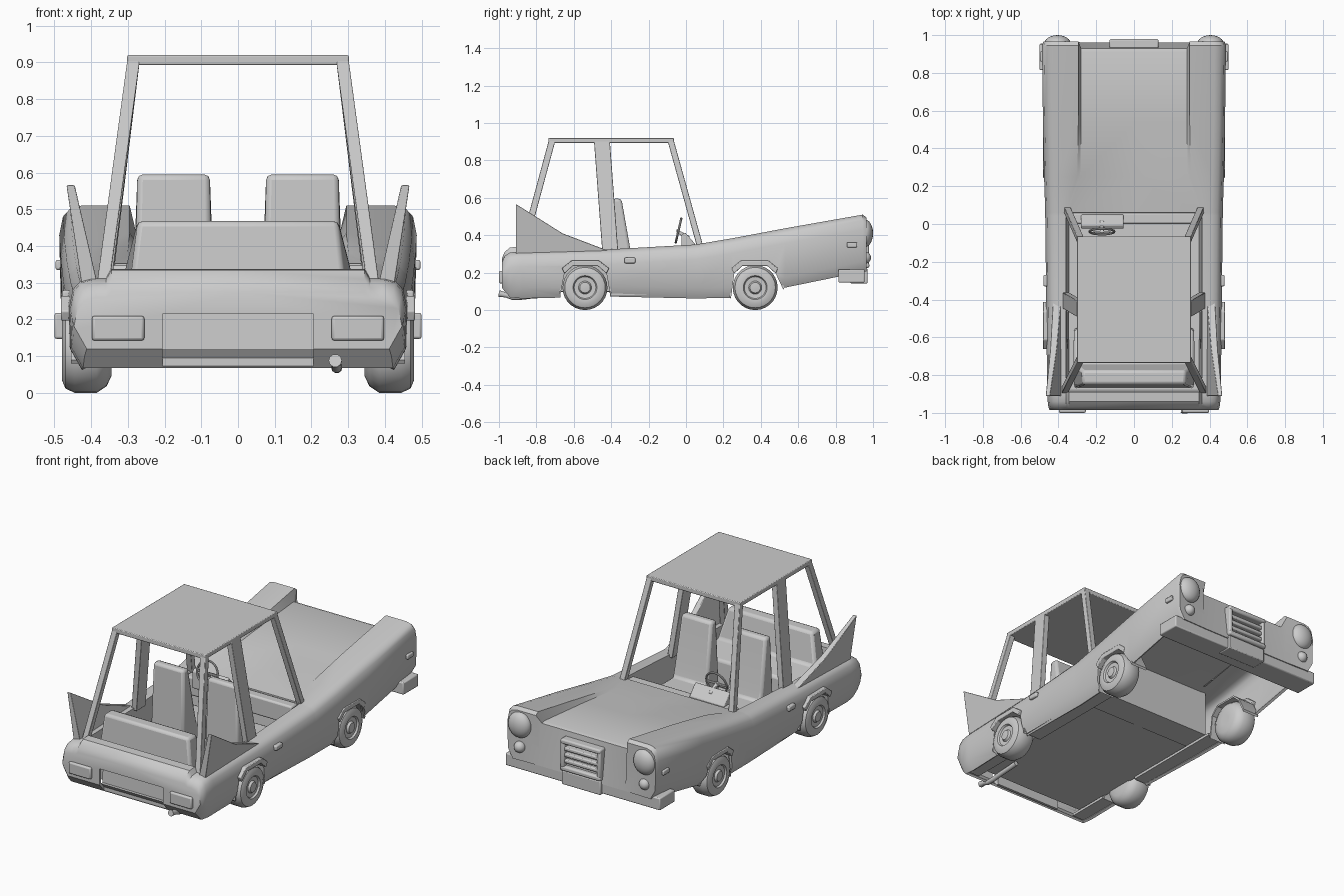
import bpy, bmesh, math
from mathutils import Vector

if "Cube" in bpy.data.objects:
    bpy.data.objects.remove(bpy.data.objects["Cube"])


def finish(ob, bevel=0, mirror=False, segs=2):
    """Smooth shading plus optional bevel and x mirror."""
    if bevel:
        m = ob.modifiers.new("bevel", 'BEVEL')
        m.width, m.segments, m.limit_method = bevel, segs, 'ANGLE'
    if mirror:
        ob.modifiers.new("mirror", 'MIRROR')
    bpy.ops.object.select_all(action='DESELECT')
    bpy.context.view_layer.objects.active = ob
    ob.select_set(True)
    bpy.ops.object.shade_smooth_by_angle(angle=math.radians(35))
    return ob


def mesh(name, verts, faces, bevel=0, mirror=False, fix=True):
    me = bpy.data.meshes.new(name)
    me.from_pydata([tuple(v) for v in verts], [], faces)
    if fix:
        bm = bmesh.new()
        bm.from_mesh(me)
        bmesh.ops.recalc_face_normals(bm, faces=bm.faces)
        bm.to_mesh(me)
        bm.free()
    ob = bpy.data.objects.new(name, me)
    bpy.context.collection.objects.link(ob)
    return finish(ob, bevel, mirror)


def prism(name, yz, x0, x1, bevel=0, mirror=False, warp=None):
    """Side profile extruded along x; warp moves each vertex."""
    n = len(yz)
    vs = [(x, y, z) for x in (x0, x1) for y, z in yz]
    if warp:
        vs = [warp(*v) for v in vs]
    fs = [tuple(range(n)), tuple(range(n, 2 * n))]
    fs += [(i, (i + 1) % n, n + (i + 1) % n, n + i) for i in range(n)]
    return mesh(name, vs, fs, bevel, mirror)


def box(name, lo, hi, bevel=0, mirror=False):
    yz = [(lo[1], lo[2]), (hi[1], lo[2]), (hi[1], hi[2]), (lo[1], hi[2])]
    return prism(name, yz, lo[0], hi[0], bevel, mirror)


def beam(name, a, b, wx, wy):
    """Pillar between two points with level ends."""
    vs = [(p[0] + sx * wx / 2, p[1] + sy * wy / 2, p[2]) for p in (a, b)
          for sx, sy in ((-1, -1), (1, -1), (1, 1), (-1, 1))]
    fs = [(0, 1, 2, 3), (4, 5, 6, 7)] + [(i, (i + 1) % 4, 4 + (i + 1) % 4, 4 + i) for i in range(4)]
    return mesh(name, vs, fs, 0.003, True)


def lathe_x(name, prof, cy, cz, n=28):
    """Profile of (x, radius) spun about an x axis, mirrored."""
    vs = [(x, cy + r * math.cos(2 * math.pi * k / n), cz + r * math.sin(2 * math.pi * k / n))
          for x, r in prof for k in range(n)]
    fs = [(i * n + k, i * n + (k + 1) % n, (i + 1) * n + (k + 1) % n, (i + 1) * n + k)
          for i in range(len(prof) - 1) for k in range(n)]
    fs += [tuple(range(n)), tuple(range((len(prof) - 1) * n, len(prof) * n))]
    return mesh(name, vs, fs, 0, True)


def ball(name, loc, size):
    bpy.ops.mesh.primitive_uv_sphere_add(segments=24, ring_count=12)
    ob = bpy.context.object
    ob.name = name
    for v in ob.data.vertices:
        v.co = Vector(loc) + Vector([c * s for c, s in zip(v.co, size)])
    return finish(ob, 0, True)


# Body shell: half loft of (y, centre z, shoulder z, inner x, outer x, sill z)
stations = [
    (.965, .44, .495, .28, .480, .205), (.945, .447, .51, .28, .487, .205),
    (.53, .413, .437, .28, .482, .12), (.25, .378, .384, .285, .476, .066),
    (.06, .352, .352, .345, .470, .062), (.045, .11, .350, .345, .470, .062),
    (-.40, .11, .325, .345, .465, .072), (-.875, .11, .312, .345, .460, .062),
    (-.89, .338, .312, .345, .460, .063), (-.94, .335, .308, .345, .457, .068),
    (-.97, .31, .288, .345, .453, .10), (-.985, .275, .26, .345, .447, .12)]
verts = []
for y, h, t, xi, xm, b in stations:
    yc = y - .035 if y > .9 else y  # hood edge sits behind the lamp pods
    verts += [(0, yc, h), (xi, yc, h), (xi + .015, y, t), (xm - .06, y, t), (xm - .03, y, t - .008),
              (xm - .01, y, t - .03), (xm, y, t - .08), (xm - .004, y, b + .055), (xm - .035, y, b)]
C, N = 9, len(stations)
faces = [(i * C + j, (i + 1) * C + j, (i + 1) * C + j + 1, i * C + j + 1)
         for i in range(N - 1) for j in range(C - 1)]
F, L = N * C, (N - 1) * C
verts += [(0, .96, .205), (.28, .96, .205), (0, -.985, .12), (0, -.94, .068)]
# Front panel, lamp pod, tail panel and sloping tail underside
faces += [(0, 1, F + 1, F), tuple(range(1, C)) + (F + 1,),
          (F + 2,) + tuple(reversed(range(L, L + C))),
          (F + 3, L - 2 * C + 8, L - C + 8, L + 8, F + 2)[0:5]]
# The underside also follows the lower sill corner of the last stations
body = mesh("body_shell", verts, faces, 0, True, fix=False)
sol = body.modifiers.new("solid", 'SOLIDIFY')
sol.thickness, sol.offset = .015, -1

# Wheel arch and tail recess cutters
rear_arch = [(-.672, .08), (-.65, .195), (-.605, .236), (-.472, .236), (-.425, .195), (-.405, .08)]
front_arch = [(.24, .06), (.258, .195), (.302, .236), (.435, .236), (.48, .195), (.52, .11)]
cutters = []
for arch in (rear_arch, front_arch):
    prof = [(arch[0][0], 0)] + arch + [(arch[-1][0], 0)]
    cutters += [prism("arch_cutter", prof, s * .385, s * .6) for s in (1, -1)]
cutters.append(box("tail_cutter", (-.205, -1.05, .03), (.205, -.945, .215)))
for c in cutters:
    c.hide_render = True
    m = body.modifiers.new("cut", 'BOOLEAN')
    m.object, m.operation, m.solver = c, 'DIFFERENCE', 'EXACT'
bpy.context.view_layer.update()
bpy.context.view_layer.objects.active = body
for m in list(body.modifiers):
    bpy.ops.object.modifier_apply(modifier=m.name)
for c in cutters:
    bpy.data.objects.remove(c)
finish(body)

# Arch flares and inner liners
for name, arch in (("rear_arch", rear_arch), ("front_arch", front_arch)):
    cy = (arch[0][0] + arch[-1][0]) / 2
    outer = [(cy + (y - cy) * 1.12, z + .028) for y, z in arch[1:-1]]
    prism(name + "_flare", arch[1:-1] + outer[::-1], .44, .482, .004, True)
    liner = [(cy + (y - cy) * 1.05, z + .01) for y, z in arch]
    prism(name + "_liner", arch + liner[::-1], .35, .455, 0, True)

# Tail recess, lamps, floor extension
prism("tail_recess_panel", [(-.962, .118), (-.925, .068), (-.91, .068), (-.925, .23), (-.94, .23), (-.945, .118)],
      -.215, .215)
box("tail_lamp", (.255, -1.0, .142), (.398, -.97, .21), .008, True)
box("front_floor", (-.345, .04, .095), (.345, .2, .11))
box("front_firewall", (-.345, .19, .095), (.345, .205, .36))
box("sill_floor", (.34, -.40, .08), (.44, .235, .095), 0, True)
box("tail_floor", (.34, -.93, .08), (.43, -.675, .095), 0, True)

# Wheels
tyre = [(.345, .03), (.345, .075), (.358, .102), (.385, .12), (.445, .12), (.47, .108), (.48, .085),
        (.478, .064), (.468, .058), (.466, .035), (.478, .028), (.48, .01)]
for name, y in (("rear_wheel", -.54), ("front_wheel", .37)):
    lathe_x(name, tyre, y, .12)

# Front lamps, grille and bumper
ball("headlamp", (.405, .955, .41), (.07, .045, .075))
ball("small_front_lamp", (.405, .957, .28), (.032, .032, .032))
box("grille_post", (.105, .93, .235), (.13, .978, .40), .008, True)
for z in (.225, .382):
    box("grille_rail", (-.13, .92, z), (.13, .98, z + .028), .009)
for k in range(3):
    box("grille_slat", (-.11, .93, .270 + k * .036), (.11, .972, .291 + k * .036), .006)
box("front_bumper", (-.5, .815, .147), (.5, .955, .218), .006)
box("bumper_centre", (-.125, .88, .142), (.125, .97, .222), .005)

# Side markers and door handles
box("side_marker", (.47, .86, .335), (.497, .915, .362), .005, True)
box("door_handle", (.455, -.33, .25), (.48, -.27, .28), .007, True)

# Tail fins leaning outward
prism("tail_fin", [(-.91, .29), (-.91, .567), (-.66, .41), (-.41, .315), (-.41, .29)], 0, .035, .003, True,
      lambda x, y, z: (.386 + x * (1.25 - (z - .29) * 2.2) + (z - .31) * .23, y, z))

# Roof and pillars
box("roof", (-.302, -.735, .893), (.302, -.065, .92), .004)
beam("windscreen_pillar", (.355, .078, .33), (.284, -.083, .91), .034, .034)
beam("door_pillar", (.36, -.405, .31), (.284, -.45, .91), .034, .085)
beam("rear_pillar", (.367, -.88, .30), (.284, -.715, .91), .034, .036)

# Seats
prism("front_seat", [(-.41, .12), (-.395, .595), (-.345, .595), (-.295, .31), (-.28, .25), (-.09, .25), (-.08, .12)],
      .066, .285, .015, True, lambda x, y, z: (.175 + (x - .175) * (.9 if z > .5 else 1), y, z))
prism("rear_seat", [(-.87, .11), (-.85, .468), (-.775, .468), (-.74, .29), (-.56, .27), (-.55, .11)],
      -.318, .318, .015, False, lambda x, y, z: (x * (.86 if z > .4 else 1), y, z))

# Dashboard and steering
box("dashboard", (-.345, 0, .24), (.345, .06, .348), .01)
prism("instrument_hood", [(-.025, .30), (-.025, .40), (-.005, .415), (.05, .352), (.05, .30)], -.28, -.055, .006)
bpy.ops.mesh.primitive_torus_add(major_segments=28, minor_segments=8, major_radius=.066, minor_radius=.006,
                                 location=(-.17, -.04, .425), rotation=(math.radians(77), 0, 0))
bpy.context.object.name = "steering_wheel"
finish(bpy.context.object)
box("steering_spoke", (-.233, -.046, .418), (-.107, -.036, .43), .003)
prism("steering_column", [(-.05, .433), (-.05, .413), (.02, .37), (.02, .395)], -.18, -.16, .004)

# Exhaust pipe
cu = bpy.data.curves.new("exhaust_pipe", 'CURVE')
cu.dimensions, cu.bevel_depth, cu.bevel_resolution, cu.use_fill_caps = '3D', .014, 3, True
sp = cu.splines.new('POLY')
path = [(.27, -.69, .082), (.27, -.82, .075), (.27, -.88, .068), (.268, -.93, .068), (.268, -.96, .08), (.265, -1.0, .088)]
sp.points.add(len(path) - 1)
for p, co in zip(sp.points, path):
    p.co = (*co, 1)
sp.points[-1].radius = 1.3
bpy.context.collection.objects.link(bpy.data.objects.new("exhaust_pipe", cu))
